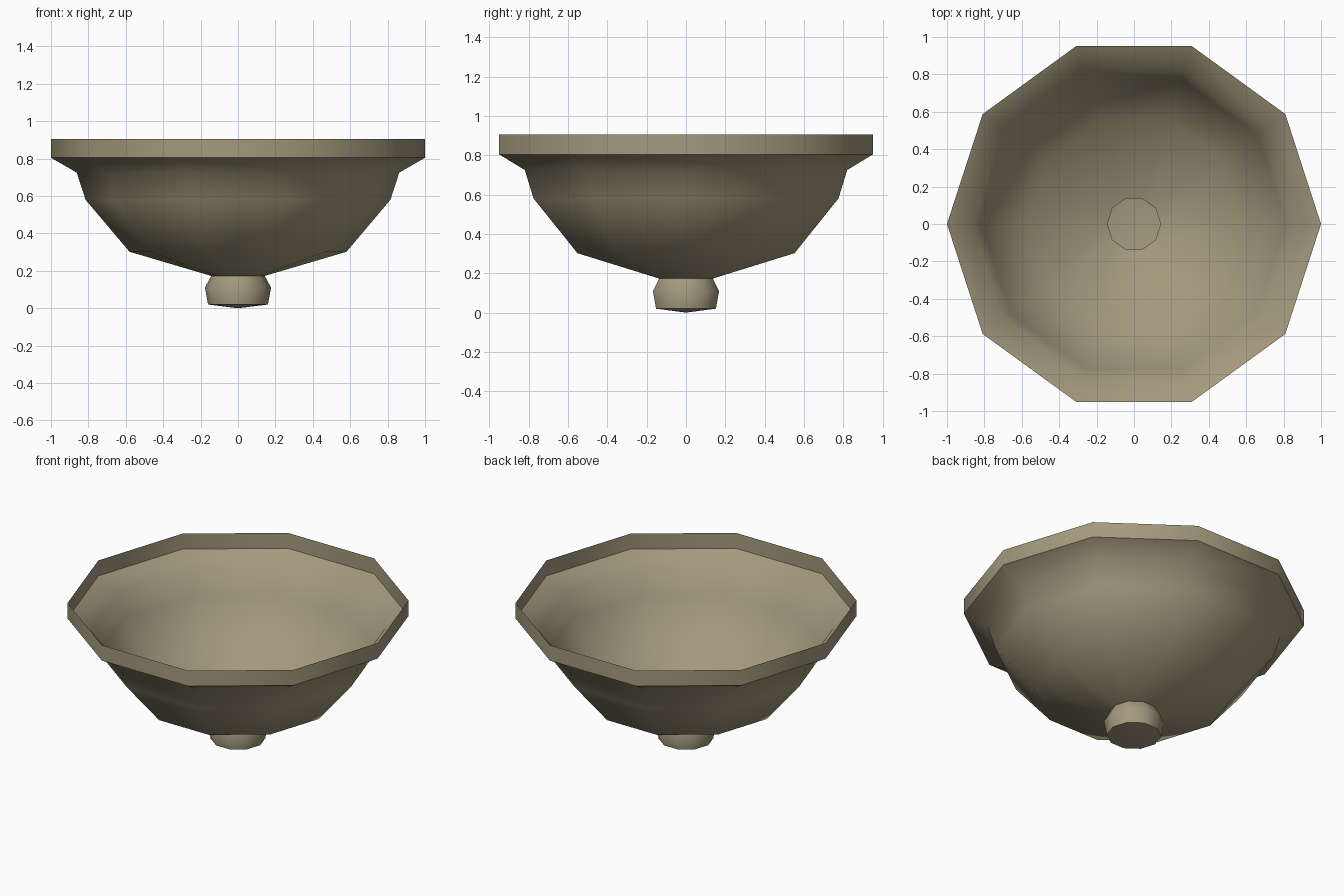
import bpy
import math

cube = bpy.data.objects.get("Cube")
if cube:
    bpy.data.objects.remove(cube, do_unlink=True)

SIDES = 10

# Stoneware colour
clay = bpy.data.materials.new("olive_clay")
colour = (0.37, 0.32, 0.205, 1)
clay.use_nodes = True
clay.diffuse_color = colour
clay.node_tree.nodes["Principled BSDF"].inputs["Base Color"].default_value = colour

# Thin wall profile (radius, height): foot, bowl, then upright rim
profile = [(0.16, 0.02), (0.177, 0.11), (0.143, 0.173), (0.58, 0.302),
           (0.815, 0.58), (0.862, 0.725), (1.0, 0.805), (1.0, 0.905)]

# Revolve the profile; the foot closes in a shallow point
verts = [(0, 0, 0)]
for r, z in profile:
    for i in range(SIDES):
        a = math.tau * i / SIDES
        verts.append((r * math.cos(a), r * math.sin(a), z))

faces = []
for i in range(SIDES):
    j = (i + 1) % SIDES
    faces.append((0, 1 + j, 1 + i))
    for ring in range(len(profile) - 1):
        low = 1 + ring * SIDES
        high = low + SIDES
        faces.append((low + i, low + j, high + j, high + i))

mesh = bpy.data.meshes.new("footed_bowl")
mesh.from_pydata(verts, [], faces)
mesh.materials.append(clay)
bowl = bpy.data.objects.new("footed_bowl", mesh)
bpy.context.collection.objects.link(bowl)

# Smooth body with crisp rim and foot edges
bpy.ops.object.select_all(action='DESELECT')
bowl.select_set(True)
bpy.context.view_layer.objects.active = bowl
bpy.ops.object.shade_smooth_by_angle(angle=math.radians(50))
